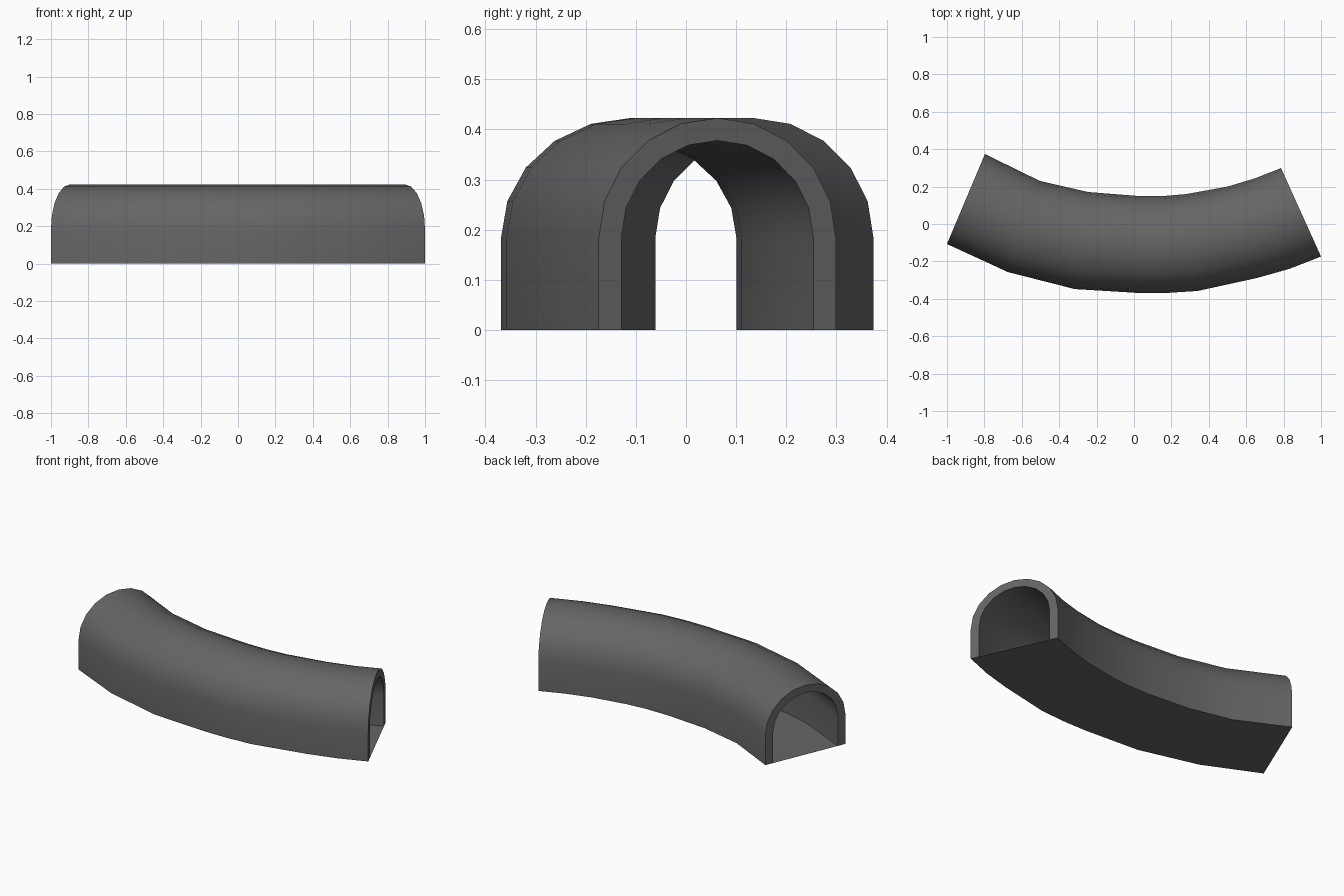
import bpy, bmesh, math
from mathutils import Vector

cube = bpy.data.objects.get("Cube")
if cube:
    bpy.data.objects.remove(cube, do_unlink=True)

grey = bpy.data.materials.new("dark_grey")
grey.use_nodes = True
colour = (0.13, 0.13, 0.13, 1)
grey.diffuse_color = colour
grey.node_tree.nodes["Principled BSDF"].inputs["Base Color"].default_value = colour

# Plan rails: matching points along the outer and inner side of the bend
OUTER = [(-1, -.107), (-.674, -.257), (-.316, -.348), (.03, -.369), (.17, -.369),
         (.34, -.358), (.66, -.288), (.83, -.24), (1, -.174)]
INNER = [(-.797, .374), (-.503, .23), (-.246, .171), (.02, .15), (.16, .15),
         (.28, .16), (.5, .2), (.65, .245), (.786, .299)]
SPRING = 0.183   # height where the arch starts
STEPS = 10


def arch(half, rise):
    """Upright walls with a half-round top; half is a share of the half width."""
    top = [(-half * math.cos(math.pi * i / STEPS),
            SPRING + rise * math.sin(math.pi * i / STEPS)) for i in range(STEPS + 1)]
    return [(-half, 0)] + top + [(half, 0)]


def loft(name, profile, closed):
    """Sweep a profile along the two rails."""
    bm = bmesh.new()
    rings = []
    for o, i in zip(OUTER, INNER):
        a, b = Vector(o), Vector(i)
        mid, side = (a + b) / 2, (b - a) / 2
        rings.append([bm.verts.new((*(mid + side * u), z)) for u, z in profile])
    n = len(profile)
    for r, s in zip(rings, rings[1:]):
        for k in range(n if closed else n - 1):
            m = (k + 1) % n
            bm.faces.new((r[k], r[m], s[m], s[k]))
    if closed:
        # end faces as quads between outer and inner arches
        for ring in (rings[0], rings[-1]):
            for k in range(n // 2 - 1):
                bm.faces.new((ring[k], ring[k + 1], ring[n - 2 - k], ring[n - 1 - k]))
    bmesh.ops.recalc_face_normals(bm, faces=bm.faces)
    mesh = bpy.data.meshes.new(name)
    bm.to_mesh(mesh)
    bm.free()
    mesh.materials.append(grey)
    obj = bpy.data.objects.new(name, mesh)
    bpy.context.collection.objects.link(obj)
    bpy.ops.object.select_all(action='DESELECT')
    obj.select_set(True)
    bpy.context.view_layer.objects.active = obj
    bpy.ops.object.shade_smooth_by_angle(angle=math.radians(35))
    return obj


# Arched shell and the flat floor inside it
shell = arch(1, 0.24) + arch(0.81, 0.195)[::-1]
loft("tunnel_shell", shell, True)
loft("tunnel_floor", [(-0.81, 0), (0.81, 0)], False)
